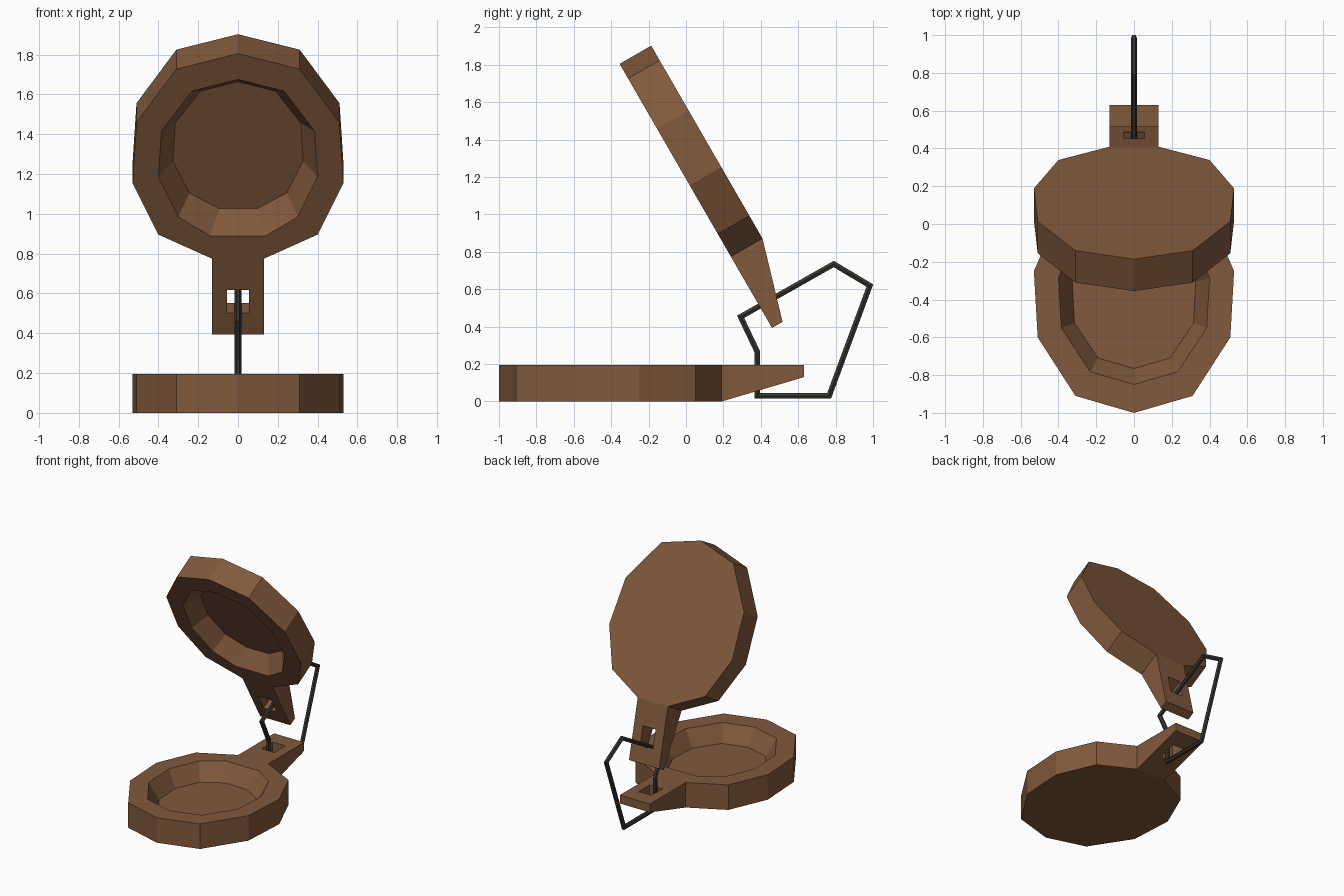
import bpy, bmesh, math
from mathutils import Matrix, Vector

if "Cube" in bpy.data.objects:
    bpy.data.objects.remove(bpy.data.objects["Cube"])

H = 0.195          # shell thickness
FLOOR = 0.07       # height of the hollow's floor


def material(name, rgb):
    m = bpy.data.materials.new(name)
    m.diffuse_color = (*rgb, 1)
    m.use_nodes = True
    m.node_tree.nodes["Principled BSDF"].inputs["Base Color"].default_value = m.diffuse_color
    return m


def finish(bm, name, mat, matrix=None):
    bmesh.ops.remove_doubles(bm, verts=bm.verts, dist=1e-4)
    if matrix:
        bm.transform(matrix)
    bmesh.ops.recalc_face_normals(bm, faces=bm.faces)
    me = bpy.data.meshes.new(name)
    bm.to_mesh(me)
    bm.free()
    me.materials.append(mat)
    ob = bpy.data.objects.new(name, me)
    bpy.context.collection.objects.link(ob)
    return ob


def mirrored(half):
    """Full outline from a tip on the centre line plus its right side."""
    return half + [(-x, y) for x, y in reversed(half[1:])]


def bridge(bm, a, b, skip=None):
    n = len(a)
    for i in range(n):
        if i != skip:
            j = (i + 1) % n
            bm.faces.new((a[i], a[j], b[j], b[i]))


# Half outlines: outer wall, rim of the hollow, floor of the hollow
outer = mirrored([(0, -1), (.31, -.91), (.51, -.6), (.53, -.25), (.4, .05), (.13, .19)])
rim = mirrored([(0, -.85), (.232, -.782), (.385, -.55), (.4, -.285), (.3, -.053), (.14, .057)])
floor = mirrored([(0, -.765), (.19, -.71), (.315, -.525), (.327, -.305), (.245, -.119), (.095, -.028)])


def shell(name, mat, matrix=None):
    bm = bmesh.new()

    def ring(pts, height):
        return [bm.verts.new((x, y, height(y))) for x, y in pts]

    # Bowl with a faceted hollow, left open where the tab joins
    loops = [ring(outer, lambda y: 0), ring(outer, lambda y: H),
             ring(rim, lambda y: H), ring(floor, lambda y: FLOOR)]
    for k in range(3):
        bridge(bm, loops[k], loops[k + 1], skip=5 if k == 0 else None)
    bm.faces.new(loops[0])
    bm.faces.new(loops[3])

    # Tapered tab with a rectangular cord hole
    def rect(w, y0, y1):
        return [(-w, y0), (w, y0), (w, y1), (-w, y1)]

    def under(y):
        return .13 * (y - .19) / .44

    edge, hole = rect(.13, .19, .63), rect(.055, .37, .505)
    t = [ring(edge, under), ring(edge, lambda y: H),
         ring(hole, lambda y: H), ring(hole, under)]
    for k in range(4):
        bridge(bm, t[k], t[(k + 1) % 4], skip=0 if k == 0 else None)
    return finish(bm, name, mat, matrix)


wood = material("wood", (.22, .10, .045))
cord_mat = material("cord", (.04, .036, .03))

# Lower shell lies flat; upper one is the same shell flipped and tipped 60 degrees
shell("lower_shell", wood)
c, s = .5, math.sin(math.radians(60))
R = Matrix(((-1, 0, 0, 0), (0, c, -s, 0), (0, -s, -c, 0), (0, 0, 0, 1)))
rim_tip = Vector((0, -.355, 1.805))
shell("upper_shell", wood,
      Matrix.Translation(rim_tip) @ R @ Matrix.Translation((0, 1, -H)))

# Closed cord loop with mitred corners
path = [Vector((0, y, z)) for y, z in
        [(.38, .03), (.38, .268), (.292, .453), (.79, .735), (.983, .62), (.765, .03)]]
SIDES, RAD = 6, .017
X = Vector((1, 0, 0))
bm = bmesh.new()
rings = []
for i, p in enumerate(path):
    d0 = (p - path[i - 1]).normalized()
    d1 = (path[(i + 1) % len(path)] - p).normalized()
    n0, n1 = d0.cross(X), d1.cross(X)
    m = (n0 + n1).normalized()
    m /= m.dot(n0)
    rings.append([bm.verts.new(p + RAD * (X * math.cos(a) + m * math.sin(a)))
                  for a in (math.tau * k / SIDES for k in range(SIDES))])
for i in range(len(rings)):
    bridge(bm, rings[i - 1], rings[i])
finish(bm, "cord", cord_mat)
